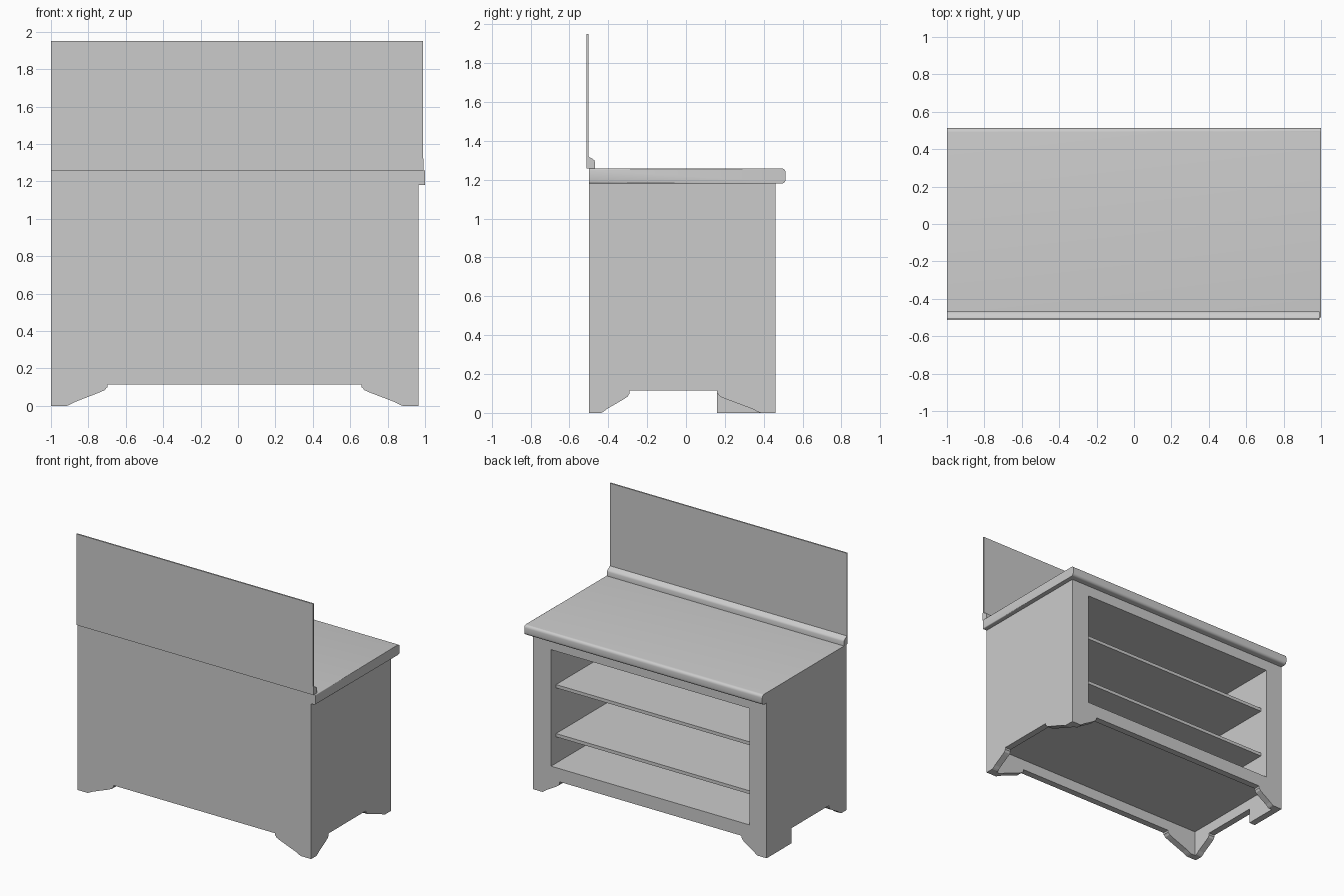
import bpy, bmesh
from mathutils import Matrix

if "Cube" in bpy.data.objects:
    bpy.data.objects.remove(bpy.data.objects["Cube"])

# Local outline axes -> world: FRONT gives (x, z) outlines, SIDE gives (y, z) outlines
FRONT = Matrix(((1, 0, 0, 0), (0, 0, -1, 0), (0, 1, 0, 0), (0, 0, 0, 1)))
SIDE = Matrix(((0, 0, 1, 0), (1, 0, 0, 0), (0, 1, 0, 0), (0, 0, 0, 1)))


def add_object(name, mesh):
    ob = bpy.data.objects.new(name, mesh)
    bpy.context.collection.objects.link(ob)
    return ob


def smooth(ob):
    bpy.ops.object.select_all(action='DESELECT')
    ob.select_set(True)
    bpy.context.view_layer.objects.active = ob
    bpy.ops.object.shade_smooth_by_angle()


def plate(name, axes, outlines, lo, hi):
    """Extrude filled outlines (later ones are holes) between lo and hi."""
    cu = bpy.data.curves.new(name, 'CURVE')
    cu.dimensions, cu.fill_mode, cu.extrude = '2D', 'BOTH', (hi - lo) / 2
    for pts in outlines:
        sp = cu.splines.new('POLY')
        sp.points.add(len(pts) - 1)
        for p, (a, b) in zip(sp.points, pts):
            p.co = (a, b, 0, 1)
        sp.use_cyclic_u = True
    tmp = bpy.data.objects.new(name + "_outline", cu)
    bpy.context.collection.objects.link(tmp)
    bpy.context.view_layer.update()
    mesh = bpy.data.meshes.new_from_object(
        tmp.evaluated_get(bpy.context.evaluated_depsgraph_get()))
    bpy.data.objects.remove(tmp)
    mid = (lo + hi) / 2
    mesh.transform(Matrix.Translation((0, mid, 0) if axes is FRONT else (mid, 0, 0)) @ axes)
    bm = bmesh.new()
    bm.from_mesh(mesh)
    bmesh.ops.remove_doubles(bm, verts=bm.verts, dist=1e-5)
    bmesh.ops.recalc_face_normals(bm, faces=bm.faces)
    for f in bm.faces:
        f.smooth = False
    bm.to_mesh(mesh)
    bm.free()
    return add_object(name, mesh)


def box(name, x, y, z):
    bm = bmesh.new()
    bmesh.ops.create_cube(bm, size=1)
    for v in bm.verts:
        v.co = [r[0] if c < 0 else r[1] for c, r in zip(v.co, (x, y, z))]
    mesh = bpy.data.meshes.new(name)
    bm.to_mesh(mesh)
    bm.free()
    return add_object(name, mesh)


def foot(toe, heel):
    """Shaped foot edge from floor point toe up to heel."""
    shape = ((0, 0), (.08, .06), (.2, .18), (.5, .4), (.8, .62), (.93, .73), (.97, .83), (1, .87), (1, 1))
    return [(toe + (heel - toe) * u, LIFT * w) for u, w in shape]


def footed(lo, hi, left, right):
    """Panel outline standing on two feet."""
    return [(lo, TOP), (lo, 0)] + left + right[::-1] + [(hi, 0), (hi, TOP)]


LIFT, TOP, T = .115, 1.18, .05
L, R, BACK, FACE = -1, .965, -.5, .46
IL, IR, FLOOR, CEIL = -.857, .812, .215, 1.10

# Outer panels with shaped feet
plate("plain_panel", FRONT, [footed(L, R, foot(-.915, -.697), foot(.88, .66))], BACK, BACK + T)
opening = [(IL, FLOOR), (IR, FLOOR), (IR, CEIL), (IL, CEIL)]
plate("open_frame", FRONT, [footed(L, R, foot(-.92, -.79), foot(.885, .74)), opening], FACE - T, FACE)
y0, y1 = BACK + T, FACE - T
back_foot = foot(-.435, -.29)
plate("right_side", SIDE, [footed(y0, y1, back_foot, foot(.385, .16))], R - T, R)
plate("left_side", SIDE, [footed(y0, y1, back_foot, [(.16, 0), (.16, LIFT)])], L, L + T)

# Interior lining and shelves
box("cabinet_floor", (L + T, R - T), (y0, y1), (FLOOR - .02, FLOOR))
box("cabinet_ceiling", (IL, IR), (y0, y1), (CEIL, CEIL + .02))
box("inner_wall_left", (IL - .02, IL), (y0, y1), (FLOOR, CEIL + .02))
box("inner_wall_right", (IR, IR + .02), (y0, y1), (FLOOR, CEIL + .02))
for i, z in enumerate((.44, .812)):
    box(f"shelf_{i + 1}", (IL, IR), (y0, .40), (z - .025, z))

# Countertop, rounded along the open face and the right end
top = box("countertop", (L, 1), (BACK, .513), (TOP, 1.258))
bm = bmesh.new()
bm.from_mesh(top.data)
for axis, limit, r in ((1, .51, .022), (0, .995, .008)):
    edges = [e for e in bm.edges if all(v.co[axis] > limit for v in e.verts)
             and abs(e.verts[0].co.z - e.verts[1].co.z) < 1e-4
             and abs(e.verts[0].co[1 - axis] - e.verts[1].co[1 - axis]) > .5]
    bmesh.ops.bevel(bm, geom=edges, offset=r, segments=4, profile=.5, affect='EDGES')
bm.to_mesh(top.data)
bm.free()
smooth(top)

# Moulding and thin upright panel behind the countertop
smooth(plate("moulding", SIDE, [[(-.513, 1.258), (-.468, 1.258), (-.468, 1.29), (-.472, 1.30),
                                 (-.482, 1.308), (-.495, 1.314), (-.503, 1.322), (-.513, 1.322)]], L, .992))
box("upright_panel", (L, .99), (-.513, -.502), (1.322, 1.95))
